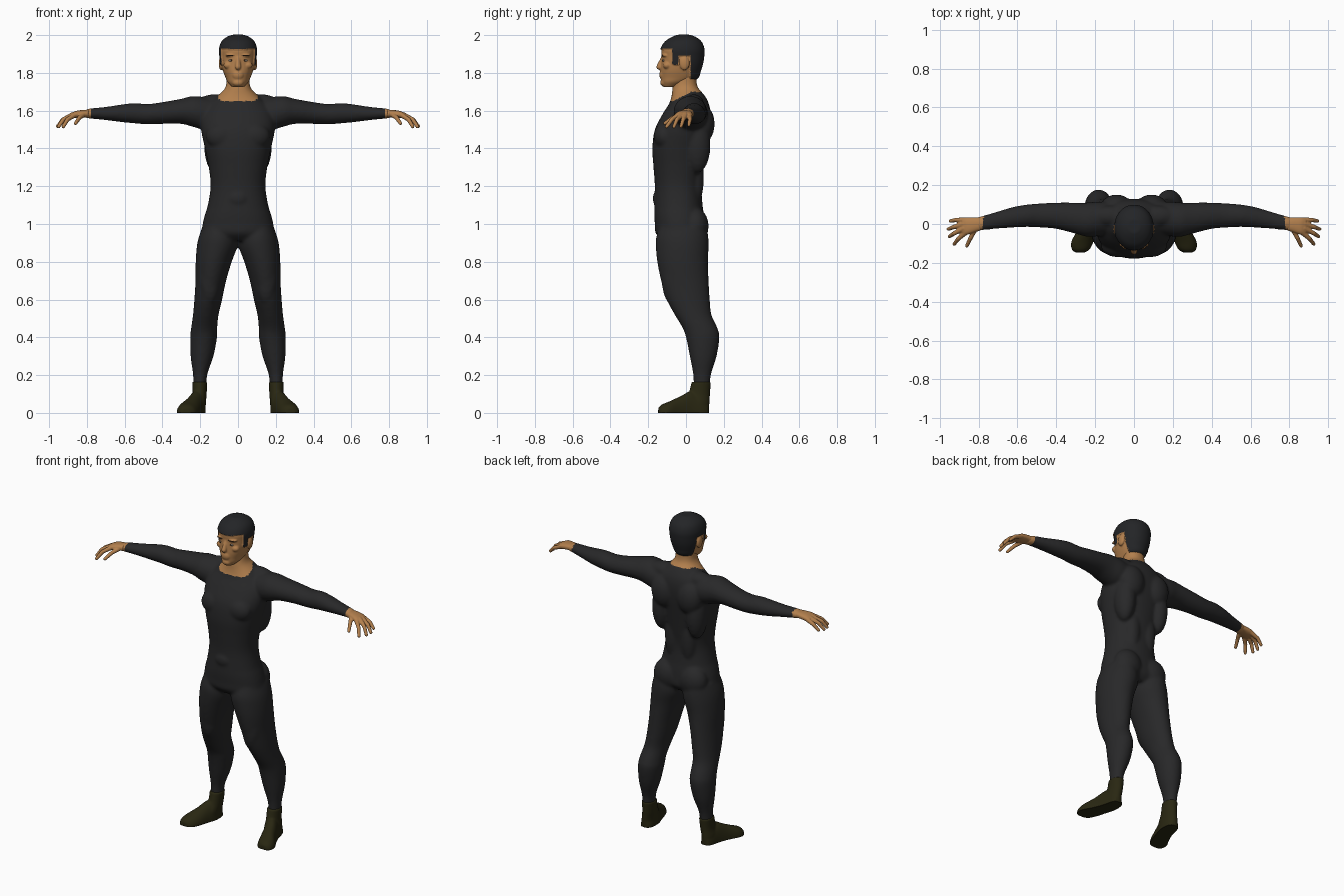
import bpy
import bmesh
import math
from mathutils import Vector, Matrix

cube = bpy.data.objects.get("Cube")
if cube:
    bpy.data.objects.remove(cube, do_unlink=True)


def material(name, rgb):
    mat = bpy.data.materials.new(name)
    mat.use_nodes = True
    mat.diffuse_color = (*rgb, 1)
    bsdf = next(n for n in mat.node_tree.nodes if n.type == 'BSDF_PRINCIPLED')
    bsdf.inputs["Base Color"].default_value = (*rgb, 1)
    bsdf.inputs["Roughness"].default_value = 0.8
    return mat


SUIT = material("charcoal suit", (0.021, 0.021, 0.022))
SKIN = material("tan skin", (0.45, 0.215, 0.075))
HAIR = material("black hair", (0.017, 0.018, 0.02))
BOOT = material("dark olive leather", (0.022, 0.02, 0.006))
WHITE = material("eye white", (0.45, 0.38, 0.3))
BROWN = material("dark brown", (0.05, 0.025, 0.012))


def catmull(a, b, c, d, t):
    return [0.5 * (2 * q + (r - p) * t + (2 * p - 5 * q + 4 * r - s) * t * t
                   + (3 * q - p - 3 * r + s) * t ** 3) for p, q, r, s in zip(a, b, c, d)]


def loft(bm, rings, axis='z', side=1, power=2.0, segs=40, steps=5):
    """Smooth skin over rings given as (station, u min, u max, v min, v max)."""
    last = len(rings) - 1
    rows = []
    for i in range(last):
        quad = [rings[min(max(i + k, 0), last)] for k in (-1, 0, 1, 2)]
        rows += [catmull(*quad, k / steps) for k in range(steps)]
    rows.append(rings[-1])
    loops = []
    for t, u0, u1, v0, v1 in rows:
        loop = []
        for k in range(segs):
            a = math.tau * k / segs
            c, s = math.cos(a), math.sin(a)
            u = (u0 + u1) / 2 + (u1 - u0) / 2 * math.copysign(abs(c) ** (2 / power), c)
            v = (v0 + v1) / 2 + (v1 - v0) / 2 * math.copysign(abs(s) ** (2 / power), s)
            x, y, z = {'z': (u, v, t), 'x': (t, u, v), 'y': (u, t, v)}[axis]
            loop.append(bm.verts.new((side * x, y, z)))
        loops.append(loop)
    for lo, hi in zip(loops, loops[1:]):
        for k in range(segs):
            n = (k + 1) % segs
            bm.faces.new((lo[k], lo[n], hi[n], hi[k]))
    bm.faces.new(loops[0][::-1])
    bm.faces.new(loops[-1])


def ball(bm, centre, radii, side=1):
    x, y, z = centre
    place = Matrix.Translation((side * x, y, z)) @ Matrix.Diagonal((*radii, 1))
    bmesh.ops.create_uvsphere(bm, u_segments=20, v_segments=12, radius=1, matrix=place)


def chain(bm, points, r0, r1, side=1):
    """Rounded limb made of closely spaced balls along a path."""
    count = 10 * (len(points) - 1)
    for k in range(count + 1):
        f = k / 10
        i = min(int(f), len(points) - 2)
        r = r0 + (r1 - r0) * k / count
        ball(bm, Vector(points[i]).lerp(Vector(points[i + 1]), f - i), (r, r, r), side)


def finish(name, bm, mats, voxel=0, smooth=0, rule=None):
    """Turn the parts into one object, optionally fused and smoothed."""
    bmesh.ops.recalc_face_normals(bm, faces=bm.faces)
    mesh = bpy.data.meshes.new(name)
    bm.to_mesh(mesh)
    bm.free()
    obj = bpy.data.objects.new(name, mesh)
    bpy.context.collection.objects.link(obj)
    if voxel:
        fuse = obj.modifiers.new("fuse", 'REMESH')
        fuse.mode = 'VOXEL'
        fuse.voxel_size = voxel
        soft = obj.modifiers.new("soften", 'SMOOTH')
        soft.factor, soft.iterations = 0.5, smooth
        bpy.context.view_layer.update()
        graph = bpy.context.evaluated_depsgraph_get()
        mesh = bpy.data.meshes.new_from_object(obj.evaluated_get(graph))
        obj.modifiers.clear()
        obj.data = mesh
    mesh.materials.clear()
    for mat in mats:
        mesh.materials.append(mat)
    for face in mesh.polygons:
        face.material_index = rule(face.center) if rule else 0
    mesh.shade_smooth()
    return obj


# Body: torso, neck, arms and legs fused into one suit
TORSO = [(0.91, .15, -.12, .07), (0.95, .19, -.16, .1), (1.0, .187, -.165, .1),
         (1.05, .175, -.168, .095), (1.1, .16, -.167, .088), (1.2, .145, -.165, .082),
         (1.3, .155, -.172, .095), (1.4, .175, -.178, .11), (1.5, .195, -.165, .125),
         (1.58, .19, -.125, .13), (1.64, .15, -.088, .12), (1.685, .1, -.075, .095),
         (1.73, .064, -.07, .06), (1.81, .06, -.05, .055)]
ARM = [(.08, -.04, .1, 1.53, 1.65), (.17, -.06, .115, 1.5, 1.67), (.24, -.065, .11, 1.515, 1.677),
       (.3, -.05, .11, 1.53, 1.663), (.4, -.025, .11, 1.53, 1.645), (.48, -.018, .106, 1.528, 1.635),
       (.55, -.015, .1, 1.533, 1.64), (.62, -.018, .088, 1.54, 1.632), (.7, -.024, .065, 1.55, 1.62),
       (.78, -.032, .042, 1.558, 1.612), (.81, -.035, .035, 1.56, 1.605)]
LEG = [(.98, .03, .19, -.14, .11), (.93, .005, .208, -.158, .118), (.88, .004, .218, -.16, .12),
       (.8, .033, .224, -.152, .116), (.7, .063, .225, -.132, .12), (.6, .084, .231, -.102, .126),
       (.52, .103, .238, -.06, .135), (.45, .11, .248, -.018, .166), (.4, .111, .253, 0, .177),
       (.3, .13, .251, .02, .162), (.2, .163, .238, .038, .132), (.1, .17, .236, .04, .122)]
MUSCLES = [((.085, -.115, 1.465), (.085, .056, .07)),   # chest
           ((.12, .06, 1.42), (.06, .07, .15)),          # flank
           ((.09, .09, 1.53), (.08, .062, .1)),          # shoulder blade
           ((.055, .05, 1.25), (.05, .045, .16)),        # lower back
           ((.12, .04, 1.637), (.1, .055, .05)),         # shoulder slope
           ((.09, .05, .99), (.09, .07, .095)),          # buttock
           ((.15, -.07, .72), (.06, .06, .15))]          # thigh
bm = bmesh.new()
loft(bm, [(z, -w, w, f, b) for z, w, f, b in TORSO], power=2.2)
ball(bm, (0, -.16, 1.135), (.045, .016, .035))
for side in (1, -1):
    loft(bm, ARM, 'x', side)
    loft(bm, LEG, 'z', side)
    for centre, radii in MUSCLES:
        ball(bm, centre, radii, side)


def suit_or_skin(p):
    slope = min(max((.03 - p.y) / .1, 0), 1)
    neck = abs(p.x) < .12 and p.z > 1.7 - .05 * slope
    return 1 if neck or abs(p.x) > .775 else 0


finish("body_suit", bm, [SUIT, SKIN], .009, 6, suit_or_skin)

# Hands and boots
PALM = [(.79, -.034, .034, 1.563, 1.605), (.82, -.042, .034, 1.564, 1.604),
        (.86, -.055, .034, 1.56, 1.598), (.885, -.05, .03, 1.562, 1.586)]
FINGERS = [[(.865, -.043, 1.577), (.903, -.075, 1.553), (.925, -.103, 1.515)],
           [(.875, -.022, 1.579), (.925, -.048, 1.553), (.95, -.064, 1.515)],
           [(.875, 0, 1.578), (.927, -.015, 1.553), (.955, -.026, 1.517)],
           [(.865, .02, 1.576), (.915, .021, 1.555), (.945, .015, 1.525)],
           [(.815, -.022, 1.58), (.84, -.07, 1.562), (.86, -.112, 1.533)]]
SHAFT = [(.165, .162, .242, .03, .132), (.1, .166, .242, .012, .127),
         (.05, .17, .252, -.02, .124), (0, .172, .252, -.02, .122)]
FOOT = [(.118, .19, .235, .05), (.09, .174, .25, .08), (.03, .172, .265, .115), (-.03, .19, .29, .088),
        (-.09, .208, .322, .06), (-.13, .228, .32, .043), (-.147, .255, .3, .025)]
for side, label in ((1, "left"), (-1, "right")):
    bm = bmesh.new()
    loft(bm, PALM, 'x', side, 2.4)
    for path in FINGERS:
        chain(bm, path, .0135, .0095, side)
    finish(label + "_hand", bm, [SKIN], .004, 3)

    bm = bmesh.new()
    loft(bm, SHAFT, 'z', side)
    loft(bm, [(y, a, b, -top, top) for y, a, b, top in FOOT], 'y', side, 2.2)
    boot = finish(label + "_boot", bm, [BOOT], .006, 4)
    for vert in boot.data.vertices:   # flat sole
        vert.co.z = max(vert.co.z, 0)

# Head with nose, brow, chin and ears; hair is a raised region
SKULL = [(1.725, .03, -.12, -.05), (1.75, .054, -.13, .01), (1.775, .066, -.133, .058),
         (1.81, .079, -.134, .072), (1.85, .088, -.131, .084), (1.89, .092, -.129, .09),
         (1.925, .094, -.129, .091), (1.96, .083, -.108, .078), (1.982, .06, -.075, .052),
         (1.995, .03, -.045, .022)]
bm = bmesh.new()
loft(bm, [(z, -w, w, f, b) for z, w, f, b in SKULL], power=2.1, segs=56)
chain(bm, [(0, -.122, 1.885), (0, -.141, 1.832)], .009, .016)
ball(bm, (0, -.12, 1.79), (.032, .021, .03))
ball(bm, (0, -.116, 1.748), (.03, .021, .02))
for side in (1, -1):
    ball(bm, (.035, -.108, 1.893), (.033, .022, .01), side)
    ball(bm, (.05, -.1, 1.84), (.027, .022, .02), side)
    ball(bm, (.09, -.008, 1.85), (.012, .026, .036), side)


def hair_or_skin(p):
    if p.y < -.07:
        limit = 1.928 + .1 * min(p.y + .1, 0)
    elif p.y < -.04:
        limit = 1.845
    elif p.y < .022:
        limit = 1.892
    else:
        limit = 1.772
    return 1 if p.z > limit else 0


head = finish("head", bm, [SKIN, HAIR], .0045, 3, hair_or_skin)
mesh = head.data
hairy = {v for f in mesh.polygons if f.material_index for v in f.vertices}
shift = {v: mesh.vertices[v].normal * .007 for v in hairy}
for v, move in shift.items():
    mesh.vertices[v].co += move

# Eyes and eyebrows
for side, label in ((1, "left"), (-1, "right")):
    for part, centre, radii, mat in (
            ("eye", (.036, -.119, 1.866), (.014, .006, .006), WHITE),
            ("iris", (.036, -.122, 1.866), (.005, .0045, .005), BROWN),
            ("eyebrow", (.037, -.124, 1.893), (.023, .006, .0035), BROWN)):
        bm = bmesh.new()
        ball(bm, centre, radii, side)
        finish(label + "_" + part, bm, [mat])
